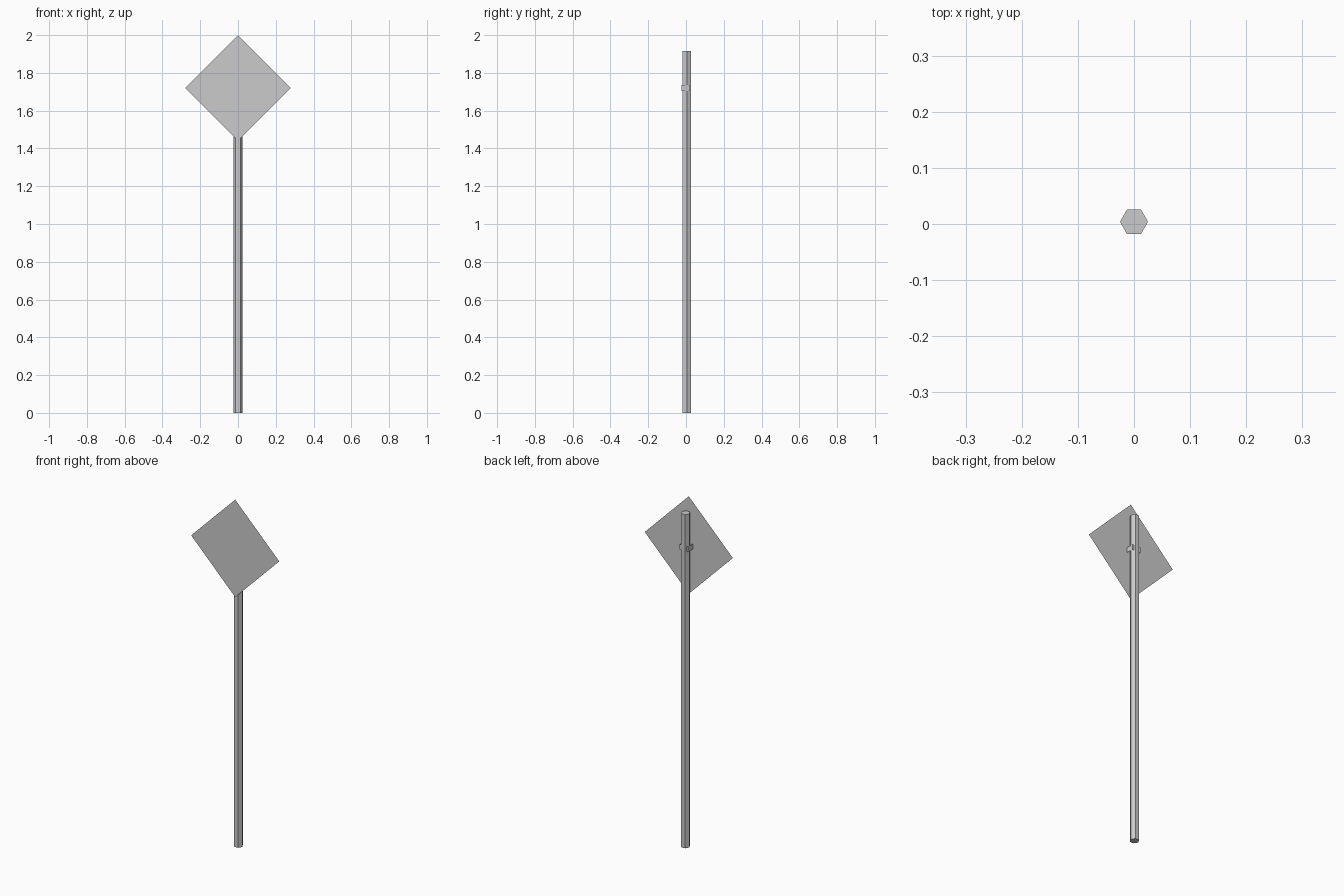
import bpy
import math

if "Cube" in bpy.data.objects:
    bpy.data.objects.remove(bpy.data.objects["Cube"])


def mesh_object(name, verts, faces):
    mesh = bpy.data.meshes.new(name)
    mesh.from_pydata(verts, [], faces)
    mesh.update()
    obj = bpy.data.objects.new(name, mesh)
    bpy.context.collection.objects.link(obj)
    return obj


# Hexagonal pole with capped ends
POLE_TOP, POLE_R, POLE_Y = 1.917, 0.025, 0.004
bpy.ops.mesh.primitive_cylinder_add(vertices=6, radius=POLE_R, depth=POLE_TOP,
                                    location=(0, POLE_Y, POLE_TOP / 2),
                                    rotation=(0, 0, math.radians(30)))
bpy.context.object.name = "pole"

# Thin diamond-shaped sign plate, a single sheet
HALF, SIGN_Z, SIGN_Y = 0.28, 1.72, -0.0255
corners = [(HALF * math.cos(a), SIGN_Y, SIGN_Z + HALF * math.sin(a))
           for a in (i * math.pi / 2 for i in range(4))]
mesh_object("sign_plate", corners, [(0, 1, 2, 3)])

# Sheet strap that clamps the plate to the pole
half_profile = [(0.045, -0.024), (0.028, -0.024), (0.026, 0.02)]
profile = half_profile + [(-x, y) for x, y in reversed(half_profile)]
n = len(profile)
verts = [(x, y, z) for z in (1.705, 1.735) for x, y in profile]
mesh_object("clamp_strap", verts,
            [(i, i + 1, n + i + 1, n + i) for i in range(n - 1)])
